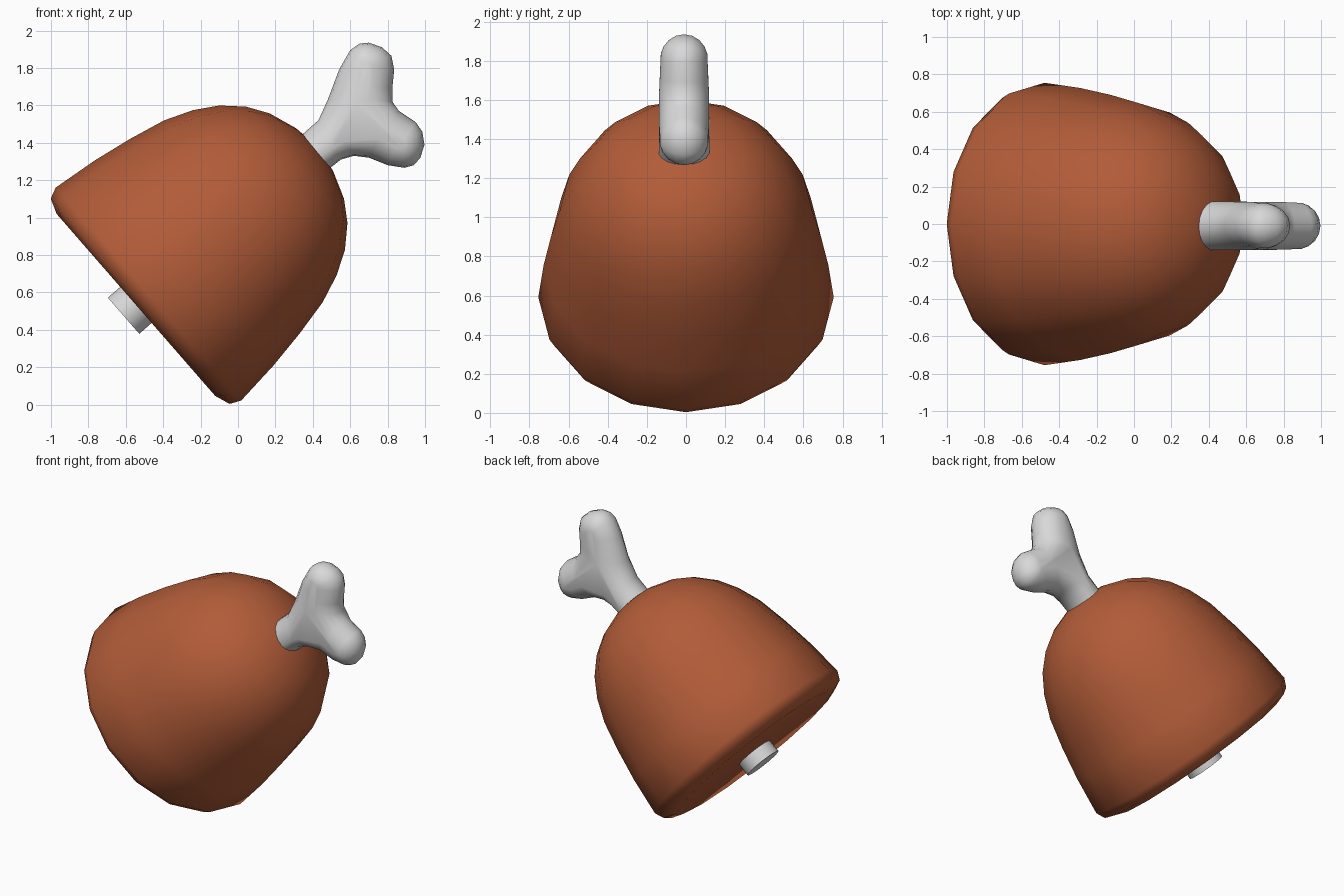
import bpy, bmesh, math
from mathutils import Vector
from mathutils.geometry import intersect_point_line

if "Cube" in bpy.data.objects:
    bpy.data.objects.remove(bpy.data.objects["Cube"])


def material(name, rgb):
    m = bpy.data.materials.new(name)
    m.diffuse_color = (*rgb, 1)
    m.use_nodes = True
    m.node_tree.nodes["Principled BSDF"].inputs["Base Color"].default_value = m.diffuse_color
    return m


meat_mat = material("roast brown", (0.445, 0.107, 0.040))
bone_mat = material("bone white", (0.69, 0.69, 0.69))

# Tilted axis shared by the meat and the bone
BASE = Vector((-0.52, 0, 0.555))
AXIS = Vector((0.754, 0, 0.657)).normalized()
UP = Vector((-AXIS.z, 0, AXIS.x))
SIDE = Vector((0, 1, 0))


def loft(name, rings, mat, angle):
    """Join equal-length rings of points and cap both ends."""
    bm = bmesh.new()
    vs = [[bm.verts.new(p) for p in ring] for ring in rings]
    n = len(vs[0])
    for a, b in zip(vs, vs[1:]):
        for i in range(n):
            j = (i + 1) % n
            bm.faces.new((a[i], a[j], b[j], b[i]))
    bm.faces.new(vs[0])
    bm.faces.new(vs[-1])
    bmesh.ops.recalc_face_normals(bm, faces=bm.faces)
    mesh = bpy.data.meshes.new(name)
    bm.to_mesh(mesh)
    bm.free()
    mesh.materials.append(mat)
    ob = bpy.data.objects.new(name, mesh)
    bpy.context.collection.objects.link(ob)
    bpy.ops.object.select_all(action='DESELECT')
    ob.select_set(True)
    bpy.context.view_layer.objects.active = ob
    bpy.ops.object.shade_smooth_by_angle(angle=math.radians(angle))
    return ob


def revolve(name, profile, mat, angle, n=16):
    """Turn (height, radius) pairs around the tilted axis."""
    rings = []
    for t, r in profile:
        rings.append([BASE + AXIS * t
                      + UP * (r * math.cos(2 * math.pi * i / n))
                      + SIDE * (r * math.sin(2 * math.pi * i / n))
                      for i in range(n)])
    return loft(name, rings, mat, angle)


# Meat: domed body with a softened flat base
revolve("meat", [(-0.034, 0.645), (-0.004, 0.728), (0.055, 0.755), (0.309, 0.727),
                 (0.526, 0.690), (0.728, 0.645), (0.880, 0.585), (1.003, 0.511),
                 (1.106, 0.413), (1.178, 0.302), (1.232, 0.150), (1.248, 0.04)],
        meat_mat, 60)

# Short bone end poking out of the base
revolve("bone_stub", [(-0.122, 0.128), (0.05, 0.128)], bone_mat, 30)

# Forked bone: outline in x-z, rounded towards its centre lines
outline = [(0.20, 1.32), (0.33, 1.432), (0.43, 1.52), (0.48, 1.63), (0.54, 1.79),
           (0.60, 1.895), (0.65, 1.93), (0.70, 1.935), (0.77, 1.91), (0.82, 1.865),
           (0.835, 1.79), (0.825, 1.69), (0.825, 1.62), (0.86, 1.57), (0.95, 1.51),
           (0.985, 1.46), (0.997, 1.39), (0.975, 1.32), (0.94, 1.28), (0.89, 1.266),
           (0.80, 1.28), (0.70, 1.32), (0.62, 1.33), (0.55, 1.31), (0.48, 1.255),
           (0.36, 1.14)]
fork = Vector((0.66, 0, 1.50))
ends = [Vector((0.30, 0, 1.25)), Vector((0.69, 0, 1.81)), Vector((0.87, 0, 1.395))]


def nearest_core(p):
    found = []
    for e in ends:
        q, f = intersect_point_line(p, fork, e)
        found.append(fork.lerp(e, min(max(f, 0), 1)))
    return min(found, key=lambda q: (q - p).length)


rings = []
for deg in (-78, -60, -40, -20, 0, 20, 40, 60, 78):
    a = math.radians(deg)
    ring = []
    for x, z in outline:
        p = Vector((x, 0, z))
        core = nearest_core(p)
        thick = 0.132 - 0.05 * max(0, (core - fork).length - 0.1) * (core.x > fork.x)
        ring.append(core.lerp(p, math.cos(a)) + Vector((0, thick * math.sin(a) - 0.01, 0)))
    rings.append(ring)
loft("forked_bone", rings, bone_mat, 60)
